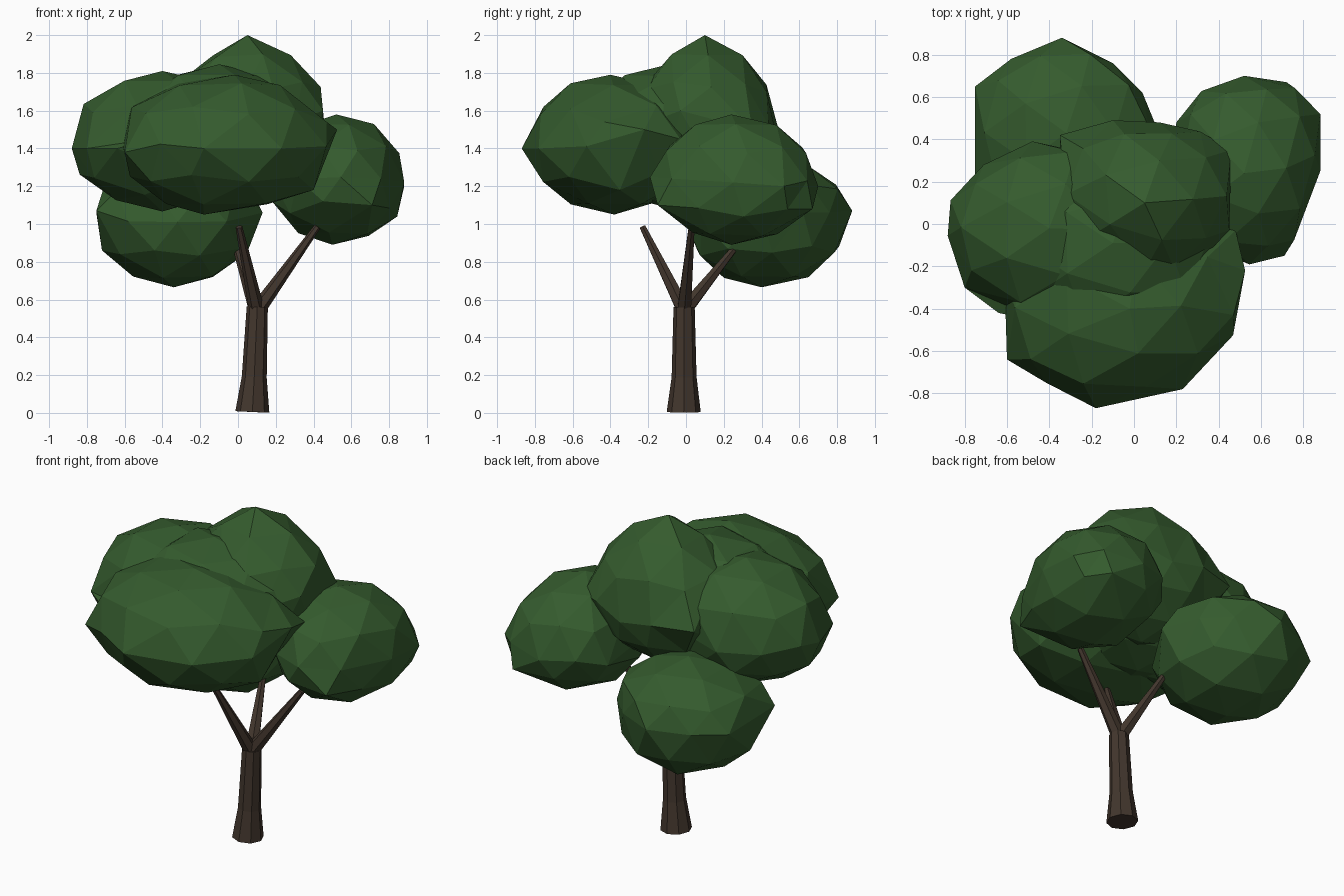
import bpy, bmesh, random
from math import cos, sin, tau, exp
from mathutils import Vector

if "Cube" in bpy.data.objects:
    bpy.data.objects.remove(bpy.data.objects["Cube"])

random.seed(4)


def material(name, color):
    m = bpy.data.materials.new(name)
    m.diffuse_color = (*color, 1)
    m.use_nodes = True
    m.node_tree.nodes["Principled BSDF"].inputs["Base Color"].default_value = m.diffuse_color
    return m


bark = material("bark", (0.055, 0.037, 0.026))
leaf = material("leaf", (0.035, 0.105, 0.027))


def add_object(name, bm, mat):
    bmesh.ops.recalc_face_normals(bm, faces=bm.faces)
    me = bpy.data.meshes.new(name)
    bm.to_mesh(me)
    bm.free()
    me.materials.append(mat)
    ob = bpy.data.objects.new(name, me)
    bpy.context.collection.objects.link(ob)
    return ob


def limb(name, stations, sides):
    """Tapered faceted tube through (x, y, z, radius) stations."""
    bm = bmesh.new()
    axis = Vector(stations[-1][:3]) - Vector(stations[0][:3])
    turn = Vector((0, 0, 1)).rotation_difference(axis)
    rings = []
    for x, y, z, r in stations:
        rings.append([bm.verts.new(Vector((x, y, z)) + turn @ Vector(
            (r * cos(tau * i / sides), r * sin(tau * i / sides), 0)))
            for i in range(sides)])
    for a, b in zip(rings, rings[1:]):
        for i in range(sides):
            j = (i + 1) % sides
            bm.faces.new((a[i], a[j], b[j], b[i]))
    bm.faces.new(rings[0])
    bm.faces.new(rings[-1])
    return add_object(name, bm, bark)


def clump(name, center, radii, corners=(), jitter=0.02):
    """Uneven low-poly leaf ball, softly pulled out to the given corners."""
    bm = bmesh.new()
    bmesh.ops.create_icosphere(bm, subdivisions=2, radius=1)
    for v in bm.verts:
        k = 1 + random.uniform(-jitter, jitter)
        v.co = Vector(c + k * r * q for c, r, q in zip(center, radii, v.co))
    done = set()
    for corner in map(Vector, corners):
        near = min((v for v in bm.verts if v not in done),
                   key=lambda w: (w.co - corner).length)
        done.add(near)
        start, move = near.co.copy(), corner - near.co
        for v in bm.verts:
            if v is near or v not in done:
                v.co += move * exp(-((v.co - start).length / 0.17) ** 2)
    return add_object(name, bm, leaf)


# Trunk with a flared foot
limb("trunk", [(0.076, -0.012, 0.005, 0.09), (0.086, -0.01, 0.19, 0.066),
               (0.102, -0.01, 0.56, 0.056)], 8)

# Three branches fanning out of the trunk top
for name, tip in (("front_branch", (0.005, -0.23, 0.985)),
                  ("right_branch", (0.42, 0.03, 0.985)),
                  ("back_branch", (-0.01, 0.26, 0.875))):
    limb(name, [(0.1, -0.01, 0.54, 0.042), (*tip, 0.018)], 6)

# Separate lower clumps
clump("right_clump", (0.53, 0.27, 1.23), (0.36, 0.43, 0.345), [
    (0.52, 0.24, 1.58), (0.88, 0.25, 1.22), (0.88, 0.52, 1.2),
    (0.71, -0.15, 1.1), (0.45, -0.15, 1.12), (0.52, 0.70, 1.2),
    (0.72, 0.67, 1.08), (0.2, 0.48, 1.17), (0.5, 0.24, 0.89),
    (0.18, 0.2, 1.12)])
clump("back_clump", (-0.32, 0.43, 1.01), (0.445, 0.44, 0.34), [
    (-0.34, 0.88, 1.07), (-0.58, 0.78, 1.06), (-0.75, 0.65, 1.06),
    (-0.1, 0.76, 1.06), (0.04, 0.62, 1.06), (0.13, 0.4, 1.06),
    (-0.34, 0.4, 0.665), (-0.72, 0.4, 0.86), (-0.75, 0.2, 1.07)])

# Upper clumps: left, front, top and the core between them
crown = clump("crown", (-0.40, -0.03, 1.44), (0.475, 0.43, 0.375), [
    (-0.4, -0.02, 1.81), (-0.88, -0.055, 1.4), (-0.8, -0.3, 1.4),
    (-0.71, 0.28, 1.4), (-0.48, 0.39, 1.4), (-0.64, -0.42, 1.4)])
front = clump("front_clump", (-0.08, -0.38, 1.425), (0.56, 0.45, 0.37), [
    (-0.18, -0.87, 1.4), (0.23, -0.78, 1.4), (-0.6, -0.64, 1.38),
    (0.525, -0.22, 1.5), (0.4, -0.35, 1.18), (0.47, -0.43, 1.54),
    (-0.18, -0.38, 1.05), (-0.02, -0.4, 1.79), (0.48, -0.03, 1.45)])
top = clump("top_clump", (0.05, 0.12, 1.535), (0.43, 0.37, 0.405), [
    (0.05, 0.1, 2.0), (0.46, 0.35, 1.5), (0.12, 0.48, 1.46),
    (-0.1, 0.49, 1.5), (-0.35, 0.42, 1.5), (0.45, -0.03, 1.6),
    (0.05, -0.22, 1.73)])
core = clump("core_clump", (-0.1, -0.09, 1.465), (0.5, 0.46, 0.375))

# Merge the upper clumps into one crown
for part in (front, top, core):
    mod = crown.modifiers.new("merge_" + part.name, 'BOOLEAN')
    mod.operation = 'UNION'
    mod.solver = 'EXACT'
    mod.object = part
    part.hide_render = True
    part.hide_viewport = True
